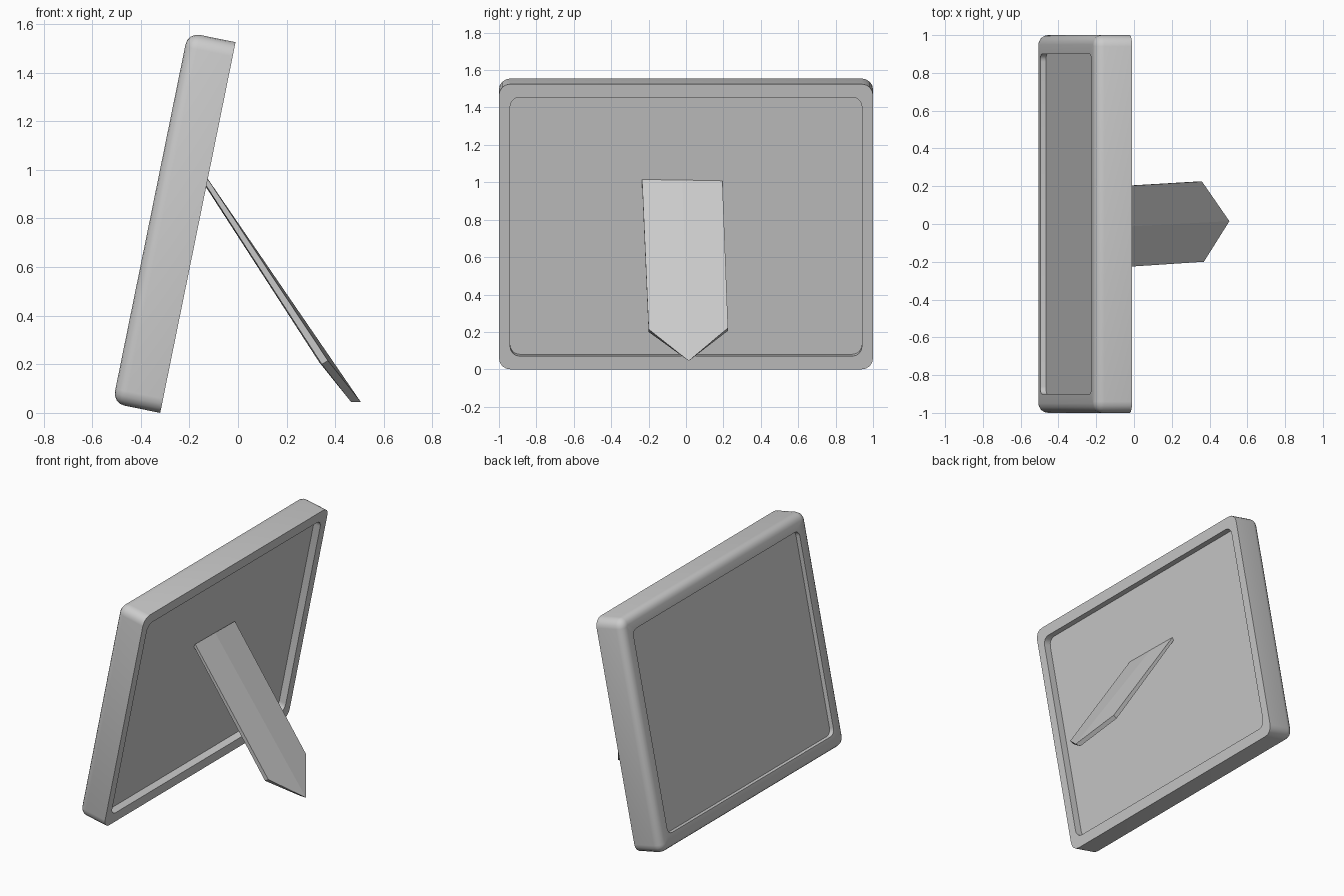
import bpy, bmesh, math
from mathutils import Vector

if "Cube" in bpy.data.objects:
    bpy.data.objects.remove(bpy.data.objects["Cube"])

# Frame plane: leans back, "up" runs along the slab, "out" is its front normal
TILT = math.atan2(0.31, 1.525)
UP = Vector((math.sin(TILT), 0, math.cos(TILT)))
OUT = Vector((-math.cos(TILT), 0, math.sin(TILT)))
BASE = Vector((-0.32, 0, 0))
HALF_W, HALF_H = 1.0, 0.778
SEG = 4


def ring(depth, in_y, in_v, r):
    """Rounded rectangle at a given depth from the frame's back face."""
    hy, hv = HALF_W - in_y, HALF_H - in_v
    pts = []
    for q, (sy, sv) in enumerate([(1, 1), (-1, 1), (-1, -1), (1, -1)]):
        for i in range(SEG + 1):
            a = math.pi / 2 * (q + i / SEG)
            y = sy * (hy - r) + r * math.cos(a)
            v = HALF_H + sv * (hv - r) + r * math.sin(a)
            pts.append(BASE + Vector((0, y, 0)) + UP * v + OUT * depth)
    return pts


def make(name, verts, faces, smooth=False):
    mesh = bpy.data.meshes.new(name)
    mesh.from_pydata(verts, [], faces)
    bm = bmesh.new()
    bm.from_mesh(mesh)
    bmesh.ops.recalc_face_normals(bm, faces=bm.faces)
    bm.to_mesh(mesh)
    bm.free()
    ob = bpy.data.objects.new(name, mesh)
    bpy.context.collection.objects.link(ob)
    if smooth:
        bpy.context.view_layer.objects.active = ob
        ob.select_set(True)
        bpy.ops.object.shade_smooth_by_angle(angle=math.radians(35))
        ob.select_set(False)
    return ob


# Frame and recessed panels: loft from picture, round the border, to backing
R = 0.05
rings = [ring(0.17, 0.1, 0.1, 0.04), ring(0.2, 0.1, 0.1, 0.04)]
for i in range(SEG + 1):
    a = math.pi / 2 * i / SEG
    inset = R * (1 - math.sin(a))
    rings.append(ring(0.2 - R + R * math.cos(a), inset, inset, 0.06 - inset))
rings += [ring(0, 0, 0, 0.06), ring(0, 0.06, 0.072, 0.05),
          ring(0.05, 0.06, 0.072, 0.05)]
n = len(rings[0])
verts = [p for rg in rings for p in rg]
faces = [(k * n + i, k * n + (i + 1) % n, (k + 1) * n + (i + 1) % n, (k + 1) * n + i)
         for k in range(len(rings) - 1) for i in range(n)]
last = (len(rings) - 1) * n
faces += [tuple(range(n)), tuple(range(last, last + n))]
make("picture_frame", verts, faces, smooth=True)

# Stand: slightly creased, pointed strut
top = [Vector(p) for p in [
    (-0.16, -0.235, 1.015), (-0.16, -0.02, 1.012), (-0.16, 0.195, 1.008),
    (0.36, 0.225, 0.222), (0.505, 0.015, 0.045), (0.37, -0.2, 0.215)]]
shift = [(-0.01, 0, -0.02)] * 3 + [(-0.025, 0, -0.015), (-0.04, 0, 0), (-0.025, 0, -0.015)]
under = [p + Vector(s) for p, s in zip(top, shift)]
faces = [(0, 1, 4, 5), (1, 2, 3, 4), (6, 7, 10, 11), (7, 8, 9, 10)]
faces += [(i, (i + 1) % 6, (i + 1) % 6 + 6, i + 6) for i in range(6)]
make("stand", top + under, faces)
